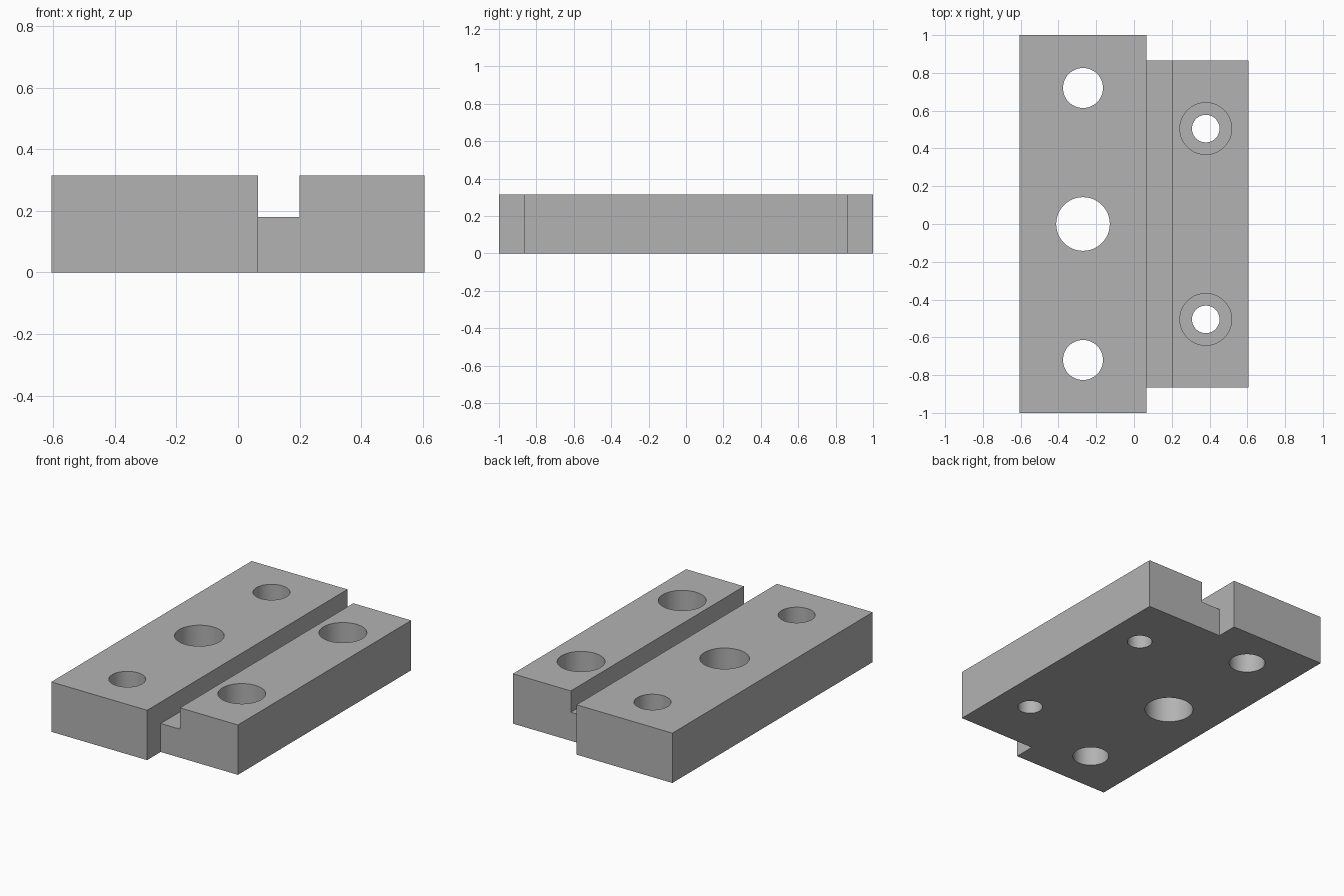
import bpy
import bmesh
import math

cube = bpy.data.objects.get("Cube")
if cube:
    bpy.data.objects.remove(cube, do_unlink=True)

HEIGHT = 0.315
GROOVE_Z = 0.18
BORE_Z = 0.155

grey = bpy.data.materials.new("machined_grey")
grey.use_nodes = True
colour = (0.45, 0.45, 0.45, 1)
grey.diffuse_color = colour
grey.node_tree.nodes["Principled BSDF"].inputs["Base Color"].default_value = colour


def extrude_profile(name, points, half_length):
    """Extrude an x-z outline along y, centred on y = 0."""
    bm = bmesh.new()
    face = bm.faces.new([bm.verts.new((x, -half_length, z)) for x, z in points])
    geom = bmesh.ops.extrude_face_region(bm, geom=[face])["geom"]
    verts = [g for g in geom if isinstance(g, bmesh.types.BMVert)]
    bmesh.ops.translate(bm, verts=verts, vec=(0, 2 * half_length, 0))
    bmesh.ops.recalc_face_normals(bm, faces=bm.faces)
    mesh = bpy.data.meshes.new(name)
    bm.to_mesh(mesh)
    bm.free()
    mesh.materials.append(grey)
    obj = bpy.data.objects.new(name, mesh)
    bpy.context.collection.objects.link(obj)
    return obj


def combine(target, tool, operation):
    """Apply a boolean and discard the helper object."""
    mod = target.modifiers.new("combine", "BOOLEAN")
    mod.operation = operation
    mod.solver = "EXACT"
    mod.object = tool
    bpy.context.view_layer.objects.active = target
    bpy.ops.object.modifier_apply(modifier=mod.name)
    bpy.data.objects.remove(tool, do_unlink=True)


def drill(target, x, y, radius, bottom=-0.1):
    top = HEIGHT + 0.1
    bpy.ops.mesh.primitive_cylinder_add(
        vertices=64, radius=radius, depth=top - bottom,
        location=(x, y, (top + bottom) / 2))
    cutter = bpy.context.object
    cutter.name = "hole_cutter"
    cutter.hide_render = True
    cutter.data.materials.append(grey)
    combine(target, cutter, "DIFFERENCE")


# Long main plate joined to the shorter grooved flange
plate = extrude_profile("mounting_plate", [
    (-0.605, 0), (0.065, 0), (0.065, HEIGHT), (-0.605, HEIGHT)], 1.0)
flange = extrude_profile("grooved_flange", [
    (0, 0), (0.605, 0), (0.605, HEIGHT), (0.2, HEIGHT),
    (0.2, GROOVE_Z), (0, GROOVE_Z)], 0.865)
combine(plate, flange, "UNION")

# Centre hole, end holes and counterbored screw holes
drill(plate, -0.27, 0, 0.142)
for side in (-1, 1):
    drill(plate, -0.27, side * 0.72, 0.106)
    drill(plate, 0.38, side * 0.505, 0.137, BORE_Z)
    drill(plate, 0.38, side * 0.505, 0.073)

# Smooth hole walls with sharp rims
bpy.ops.object.select_all(action="DESELECT")
plate.select_set(True)
bpy.context.view_layer.objects.active = plate
bpy.ops.object.shade_smooth_by_angle(angle=math.radians(30))
